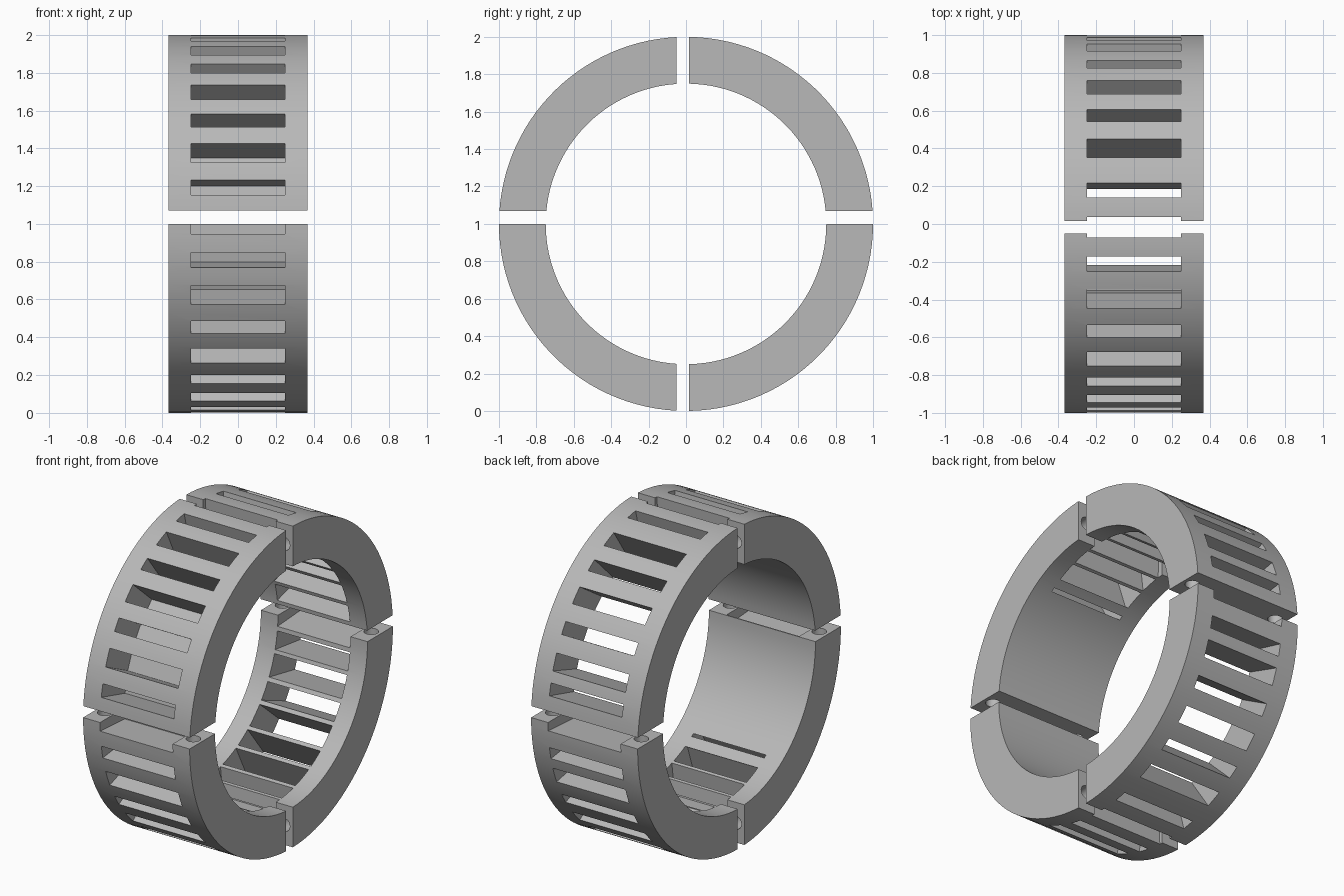
import bpy, bmesh, math
from math import sin, cos, radians, hypot
from mathutils import Matrix

cube = bpy.data.objects.get("Cube")
if cube:
    bpy.data.objects.remove(cube)

OUTER, INNER, HALF = 1.0, 0.75, 0.367
SLOT_HALF = 0.25
PIVOT = -0.0175           # y centre of the slot pattern
GAP_Y = (-0.05, 0.015)    # vertical split
GAP_Z = (0.0, 0.07)       # horizontal split, relative to ring centre
STEP = 11.25

steel = bpy.data.materials.new("grey_metal")
steel.use_nodes = True
colour = (0.48, 0.48, 0.48, 1)
steel.diffuse_color = colour
bsdf = next(n for n in steel.node_tree.nodes if n.type == 'BSDF_PRINCIPLED')
bsdf.inputs["Base Color"].default_value = colour
bsdf.inputs["Roughness"].default_value = 0.6


def prism(bm, outline, half):
    """Extrude a (y, z) outline along x, centred on the ring axis."""
    base = [bm.verts.new((-half, y, z + 1)) for y, z in outline]
    face = bm.faces.new(base)
    ext = bmesh.ops.extrude_face_region(bm, geom=[face])
    moved = [g for g in ext["geom"] if isinstance(g, bmesh.types.BMVert)]
    bmesh.ops.translate(bm, verts=moved, vec=(2 * half, 0, 0))


def finish(name, bm, helper=False):
    bmesh.ops.recalc_face_normals(bm, faces=bm.faces)
    mesh = bpy.data.meshes.new(name)
    bm.to_mesh(mesh)
    bm.free()
    obj = bpy.data.objects.new(name, mesh)
    bpy.context.collection.objects.link(obj)
    mesh.materials.append(steel)
    obj.hide_render = helper
    return obj


def slot_cutter():
    """Slots all round, alternately wide and narrow, widening inward."""
    bm = bmesh.new()
    for k in range(32):
        angle = k * STEP                      # from the front, over the top
        wide = k % 2 == 0
        # rear slots lean toward the horizontal split
        from_back = abs(180 - angle)
        skew = 0
        if 20 < from_back < 70:
            skew = 2.3 if angle < 180 else -2.3
        a, b = radians(angle), radians(angle + skew)
        w_in, w_out = (0.070, 0.0515) if wide else (0.057, 0.037)
        outline = []
        for r, t, w in ((0.74, a, -w_in), (1.03, b, -w_out),
                        (1.03, b, w_out), (0.74, a, w_in)):
            outline.append((PIVOT - r * cos(t) + w * sin(t),
                            r * sin(t) + w * cos(t)))
        prism(bm, outline, SLOT_HALF)
    return finish("slot_cutter", bm, True)


def hole_cutter():
    """Bolt bores across each split, in both end rims."""
    bm = bmesh.new()
    for x in (-0.305, 0.305):
        for side in (-1, 1):
            across_z = Matrix.Translation((x, side * 0.875, 1.035))
            across_y = (Matrix.Translation((x, PIVOT, 1 + side * 0.875))
                        @ Matrix.Rotation(radians(90), 4, 'X'))
            for m in (across_z, across_y):
                bmesh.ops.create_cone(bm, cap_ends=True, segments=20,
                                      radius1=0.042, radius2=0.042,
                                      depth=0.36, matrix=m)
    return finish("hole_cutter", bm, True)


def quarter(name, sy, sz, cutters):
    """One quarter of the ring, ends cut parallel to the splits."""
    y0 = abs(GAP_Y[1] if sy > 0 else GAP_Y[0])
    z0 = abs(GAP_Z[1] if sz > 0 else GAP_Z[0])
    outline = []
    n = 28
    for r, order in ((OUTER, range(n + 1)), (INNER, range(n, -1, -1))):
        start, end = math.asin(z0 / r), math.acos(y0 / r)
        for i in order:
            t = start + (end - start) * i / n
            outline.append((sy * r * cos(t), sz * r * sin(t)))
    bm = bmesh.new()
    prism(bm, outline, HALF)
    obj = finish(name, bm)
    for cutter in cutters:
        mod = obj.modifiers.new(cutter.name, 'BOOLEAN')
        mod.operation = 'DIFFERENCE'
        mod.solver = 'EXACT'
        mod.object = cutter
    bpy.ops.object.select_all(action='DESELECT')
    obj.select_set(True)
    bpy.context.view_layer.objects.active = obj
    for cutter in cutters:
        bpy.ops.object.modifier_apply(modifier=cutter.name)
    bpy.ops.object.shade_smooth_by_angle(angle=radians(25))


cutters = [slot_cutter(), hole_cutter()]
for level, sz in (("upper", 1), ("lower", -1)):
    for place, sy in (("front", -1), ("back", 1)):
        quarter(f"{level}_{place}_ring_quarter", sy, sz, cutters)
for cutter in cutters:
    bpy.data.objects.remove(cutter)
